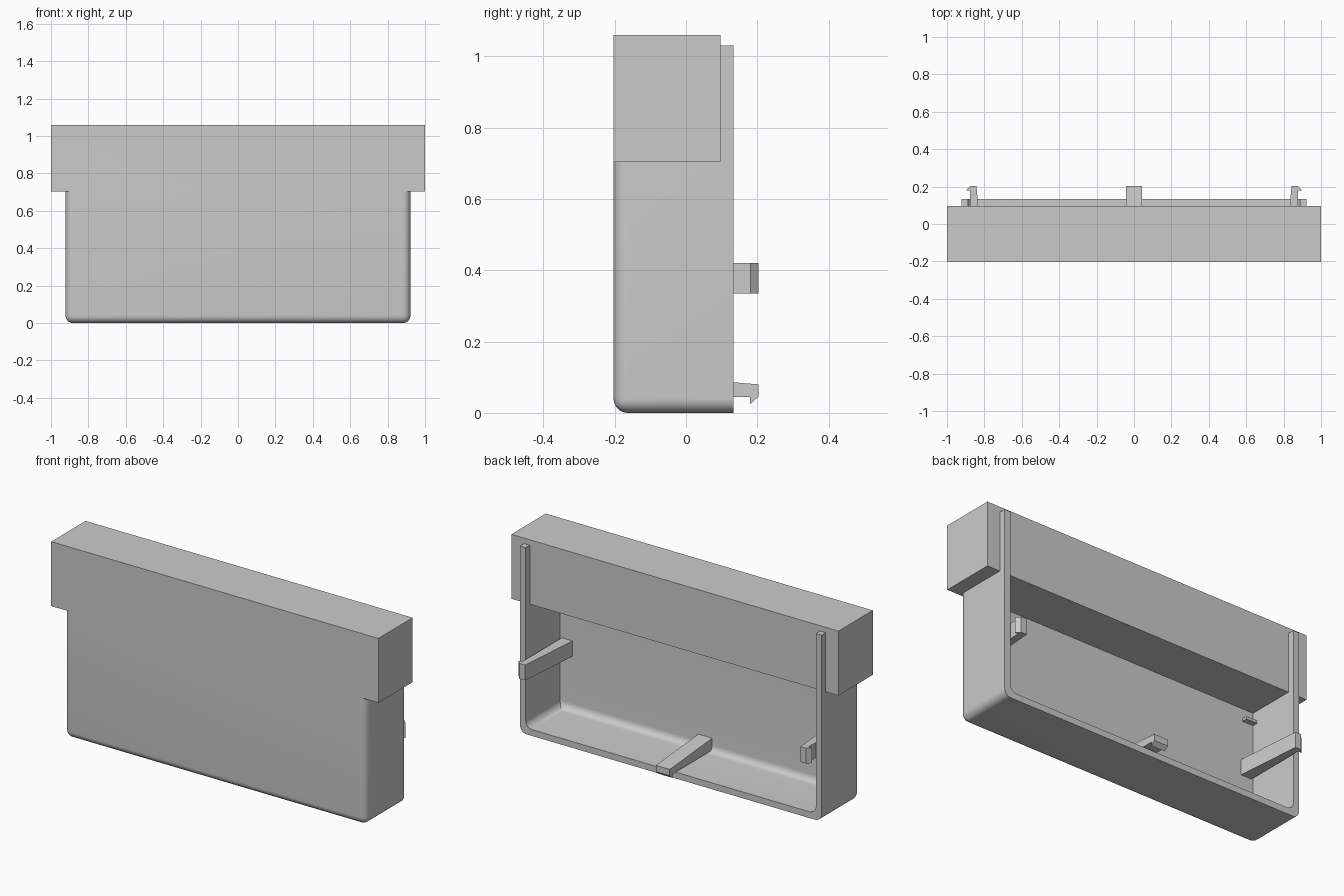
import bpy, bmesh, math
from mathutils import Matrix

if "Cube" in bpy.data.objects:
    bpy.data.objects.remove(bpy.data.objects["Cube"])

grey = bpy.data.materials.new("light_grey")
grey.diffuse_color = (0.6, 0.6, 0.6, 1)
grey.use_nodes = True
grey.node_tree.nodes["Principled BSDF"].inputs["Base Color"].default_value = grey.diffuse_color


def add_object(name, bm):
    bmesh.ops.recalc_face_normals(bm, faces=bm.faces)
    mesh = bpy.data.meshes.new(name)
    bm.to_mesh(mesh)
    bm.free()
    mesh.materials.append(grey)
    ob = bpy.data.objects.new(name, mesh)
    bpy.context.collection.objects.link(ob)
    return ob


def box(name, lo, hi, radius=0, rounded=None):
    """Box between two corners; edges whose midpoint passes 'rounded' are filleted."""
    bm = bmesh.new()
    bmesh.ops.create_cube(bm, size=1)
    for v in bm.verts:
        v.co = [(a + b) / 2 + c * (b - a) for a, b, c in zip(lo, hi, v.co)]
    if rounded:
        edges = [e for e in bm.edges if rounded((e.verts[0].co + e.verts[1].co) / 2)]
        bmesh.ops.bevel(bm, geom=edges, offset=radius, segments=8, profile=0.5,
                        affect='EDGES', clamp_overlap=True)
    return add_object(name, bm)


def boolean(target, other, operation):
    mod = target.modifiers.new(operation.lower(), 'BOOLEAN')
    mod.object, mod.operation, mod.solver = other, operation, 'EXACT'
    bpy.context.view_layer.objects.active = target
    bpy.ops.object.modifier_apply(modifier=mod.name)
    bpy.data.objects.remove(other)


FRONT, BACK, WALL, W = -0.203, 0.133, 0.035, 0.922


# Tray: front, sides and bottom walls, open at the back
def outer_edge(m):
    at_bottom = m.z < 0.01 and m.y < BACK - 0.01
    front_upright = m.y < FRONT + 0.01 and abs(m.x) > 0.5 and 0.1 < m.z < 1
    return at_bottom or front_upright


tray = box("tray_body", (-W, FRONT, 0), (W, BACK, 1.03), 0.04, outer_edge)
hollow = box("hollow", (WALL - W, FRONT + WALL, WALL), (W - WALL, 0.4, 1.3), 0.04,
             lambda m: m.z < WALL + 0.01 and m.y < 0.39)
boolean(tray, hollow, 'DIFFERENCE')

# Solid wide head block across the top, flush with the front
head = box("head_block", (-1, FRONT, 0.704), (1, 0.097, 1.06))
boolean(tray, head, 'UNION')
bpy.ops.object.select_all(action='DESELECT')
tray.select_set(True)
bpy.context.view_layer.objects.active = tray
bpy.ops.object.shade_smooth_by_angle(angle=math.radians(30))


# Snap clips: tapered arms with an outward hook at the tip
def clip(name, angle, offset):
    # (depth, distance inward from the outer wall)
    profile = [(-0.185, 0.045), (0.18, 0.045), (0.18, 0.025), (0.203, 0.045),
               (0.203, 0.080), (-0.185, 0.112)]
    bm = bmesh.new()
    face = bm.faces.new([bm.verts.new((-0.0425, y, h)) for y, h in profile])
    ext = bmesh.ops.extrude_face_region(bm, geom=[face])
    for v in ext["geom"]:
        if isinstance(v, bmesh.types.BMVert):
            v.co.x += 0.085
    bm.transform(Matrix.Translation(offset) @ Matrix.Rotation(angle, 4, 'Y'))
    add_object(name, bm)


clip("bottom_clip", 0, (0, 0, 0))
clip("left_clip", math.pi / 2, (-W, 0, 0.3775))
clip("right_clip", -math.pi / 2, (W, 0, 0.3775))

# Small stop block in the inner corner
box("corner_stop", (-0.90, -0.18, 0.635), (-0.82, -0.138, 0.65))
